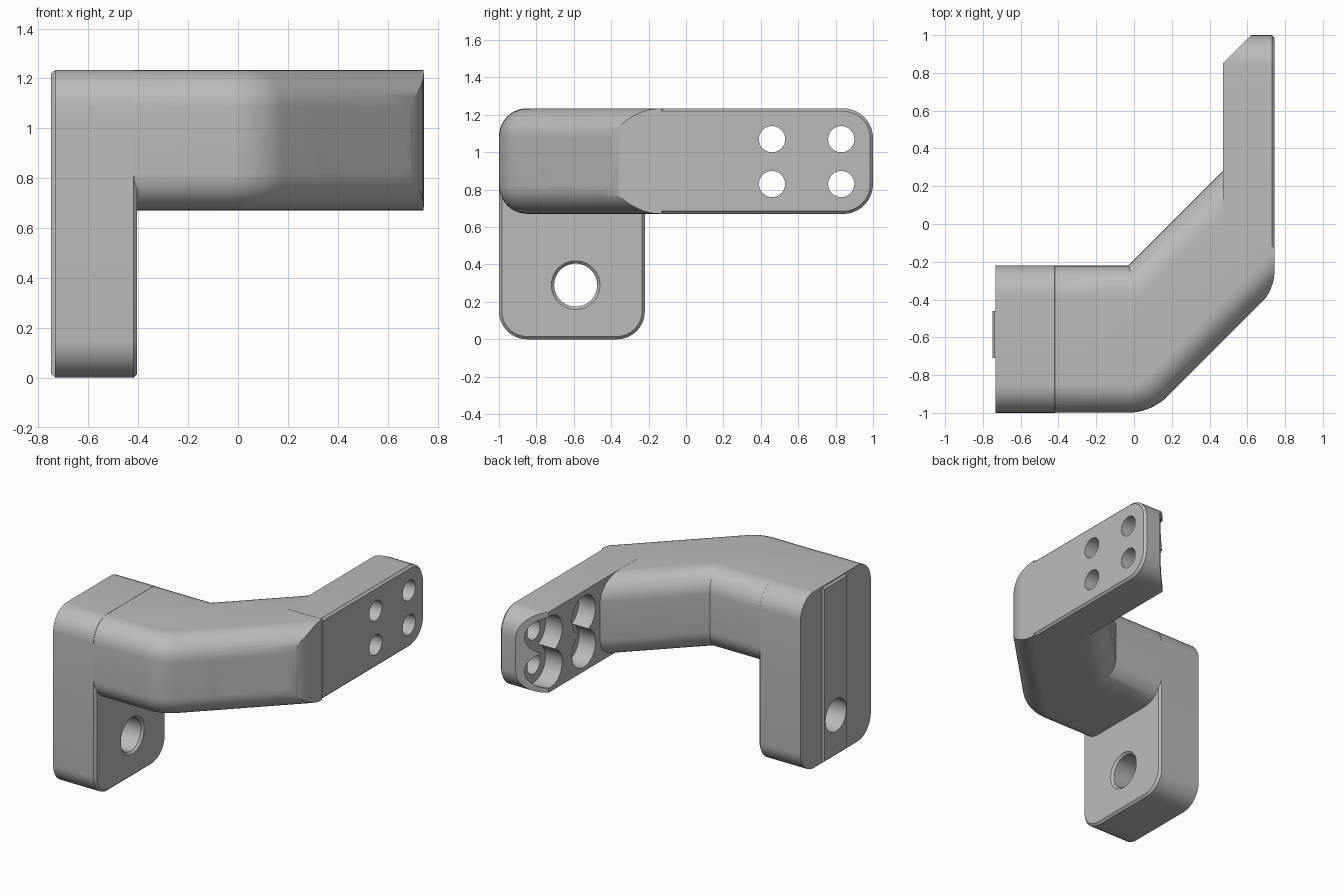
import bpy, bmesh, math
from mathutils import Vector

cube = bpy.data.objects.get("Cube")
if cube:
    bpy.data.objects.remove(cube, do_unlink=True)

grey = bpy.data.materials.new("plain grey")
grey.use_nodes = True
COLOUR = (0.5, 0.5, 0.5, 1)
grey.diffuse_color = COLOUR
grey.node_tree.nodes["Principled BSDF"].inputs["Base Color"].default_value = COLOUR


def rounded(points, segments=10):
    """Outline from (a, b) or (a, b, fillet radius) corners."""
    out = []
    for i, p in enumerate(points):
        c = Vector(p[:2])
        if len(p) < 3:
            out.append(c)
            continue
        u = (Vector(points[i - 1][:2]) - c).normalized()
        v = (Vector(points[(i + 1) % len(points)][:2]) - c).normalized()
        half = u.angle(v) / 2
        centre = c + (u + v).normalized() * p[2] / math.sin(half)
        start = c + u * p[2] / math.tan(half) - centre
        end = c + v * p[2] / math.tan(half) - centre
        sweep = start.angle(end)
        for k in range(segments + 1):
            t = k / segments
            out.append(centre + (start * math.sin((1 - t) * sweep)
                                 + end * math.sin(t * sweep)) / math.sin(sweep))
    return out


def prism(name, points, axis, lo, hi, bevel=0, segments=1, pick=None):
    """Extrude an outline along x or z, bevelling the picked edges."""
    bm = bmesh.new()

    def place(p, h):
        return (h, p.x, p.y) if axis == "x" else (p.x, p.y, h)
    outline = rounded(points)
    face = bm.faces.new([bm.verts.new(place(p, lo)) for p in outline])
    made = bmesh.ops.extrude_face_region(bm, geom=[face])
    top = [g for g in made["geom"] if isinstance(g, bmesh.types.BMVert)]
    bmesh.ops.translate(bm, verts=top, vec=place(Vector((0, 0)), hi - lo))
    bmesh.ops.recalc_face_normals(bm, faces=bm.faces)
    if bevel:
        edges = [e for e in bm.edges if pick(e.verts[0].co, e.verts[1].co)]
        bmesh.ops.bevel(bm, geom=edges, offset=bevel, segments=segments,
                        profile=0.5, affect="EDGES", clamp_overlap=False)
    return finish(name, bm)


def bore(x0, x1, y, z, r0, r1=None):
    """Round cutter along x, optionally tapered."""
    bm = bmesh.new()
    bmesh.ops.create_cone(bm, cap_ends=True, segments=48, radius1=r0,
                          radius2=r1 or r0, depth=x1 - x0)
    for v in bm.verts:
        a, b, h = v.co
        v.co = ((x0 + x1) / 2 + h, y + a, z + b)
    bmesh.ops.recalc_face_normals(bm, faces=bm.faces)
    return finish("bore_cutter", bm)


def finish(name, bm):
    mesh = bpy.data.meshes.new(name)
    bm.to_mesh(mesh)
    bm.free()
    mesh.materials.append(grey)
    ob = bpy.data.objects.new(name, mesh)
    bpy.context.collection.objects.link(ob)
    return ob


def combine(target, other, operation):
    mod = target.modifiers.new("boolean", "BOOLEAN")
    mod.object, mod.operation, mod.solver = other, operation, "EXACT"
    bpy.context.view_layer.objects.active = target
    bpy.ops.object.modifier_apply(modifier=mod.name)
    bpy.data.objects.remove(other, do_unlink=True)


LEFT, RIGHT, TOP, LOW = -0.733, 0.745, 1.235, 0.67
BOLT_Y, ARM_BOLT_Z, LEG_BOLT_Z = -0.59, 0.945, 0.29

# Upright leg with rounded corners and a thin chamfer on its inner face
R = 0.15
bracket = prism("bracket", [(-1, 0, R), (-0.22, 0, R), (-0.22, TOP, R), (-1, TOP, R)],
                "x", LEFT, -0.405, 0.015, 1,
                lambda a, b: min(a.x, b.x) > -0.41)

# Bent arm: straight run, then a diagonal, with rounded long edges
arm = prism("arm", [(-0.6, -0.999), (0.091, -0.999, 0.3), (1.2, 0.11),
                    (1.2, 1.01), (-0.031, -0.221), (-0.6, -0.221)],
            "z", LOW + 0.001, TOP - 0.001, R, 10,
            lambda a, b: abs(a.z - b.z) < 0.001)
trim = prism("arm_trim", [(-1, -2.093), (0.744, -0.349, 0.25), (0.744, -0.13),
                          (0.7, -0.08), (0.7, 1.2), (-1, 1.2)], "z", 0.4, 1.5)
combine(arm, trim, "INTERSECT")

# Mounting plate with rounded end, edge chamfer and slanted tip
plate = prism("plate", [(-0.13, LOW), (1, LOW, 0.16), (1, TOP, 0.16), (-0.13, TOP)],
              "x", 0.47, RIGHT, 0.015, 1,
              lambda a, b: min(a.x, b.x) > 0.74 and max(a.y, b.y) > 0)
tip = prism("tip_cutter", [(0.3, 0.68), (0.8, 1.18), (0.3, 1.18)], "z", 0.4, 1.5)
combine(plate, tip, "DIFFERENCE")

# Locating rail down the left face
rail = prism("rail", [(-0.71, 0.004), (-0.46, 0.004), (-0.46, TOP - 0.004),
                      (-0.71, TOP - 0.004)], "x", -0.75, -0.7, 0.012, 1,
             lambda a, b: max(a.x, b.x) < -0.74 and abs(a.z - b.z) < 0.001)

for part in (arm, plate, rail):
    combine(bracket, part, "UNION")

# Two main bolt holes: deep counterbore in the arm, small countersink in the leg
cutters = [bore(-0.9, 1, BOLT_Y, z, 0.115) for z in (ARM_BOLT_Z, LEG_BOLT_Z)]
cutters.append(bore(0.1, 1, BOLT_Y, ARM_BOLT_Z, 0.205))
cutters.append(bore(-0.425, -0.4, BOLT_Y, LEG_BOLT_Z, 0.11, 0.135))

# Four plate holes with overlapping pockets behind
for y in (0.46, 0.83):
    for z in (0.83, 1.07):
        cutters.append(bore(0.4, 0.9, y, z, 0.07))
        cutters.append(bore(0.3, 0.6, y, z, 0.13))
for cutter in cutters:
    combine(bracket, cutter, "DIFFERENCE")

# Smooth shading with crisp edges
for ob in bpy.context.selected_objects:
    ob.select_set(False)
bracket.select_set(True)
bpy.context.view_layer.objects.active = bracket
bpy.ops.object.shade_smooth_by_angle(angle=math.radians(25))
